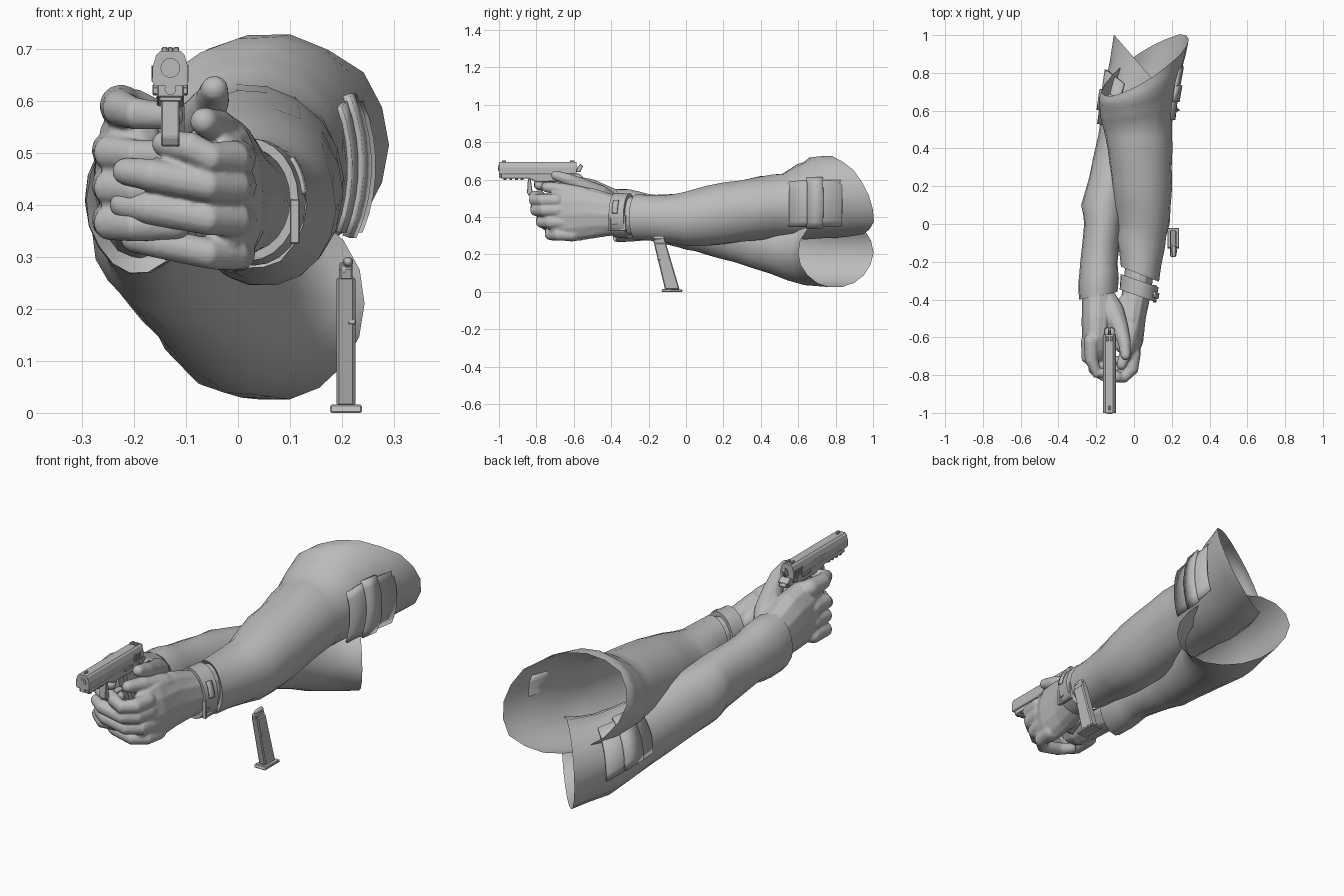
import bpy, bmesh, random
from math import sin, cos, radians, pi
from mathutils import Vector

random.seed(4)
if "Cube" in bpy.data.objects:
    bpy.data.objects.remove(bpy.data.objects["Cube"])

grey = bpy.data.materials.new("plain grey")
grey.use_nodes = True
tone = (0.5, 0.5, 0.5, 1)
grey.diffuse_color = tone
grey.node_tree.nodes["Principled BSDF"].inputs["Base Color"].default_value = tone


def finish(name, bm, smooth=None):
    bmesh.ops.recalc_face_normals(bm, faces=bm.faces)
    mesh = bpy.data.meshes.new(name)
    bm.to_mesh(mesh)
    bm.free()
    mesh.materials.append(grey)
    ob = bpy.data.objects.new(name, mesh)
    bpy.context.collection.objects.link(ob)
    if smooth:
        bpy.ops.object.select_all(action='DESELECT')
        ob.select_set(True)
        bpy.context.view_layer.objects.active = ob
        bpy.ops.object.shade_smooth_by_angle(angle=radians(smooth))
    return ob


def bridge(bm, a, b, closed=True):
    n = len(a)
    for i in range(n if closed else n - 1):
        j = (i + 1) % n
        bm.faces.new((a[i], a[j], b[j], b[i]))


def loft(name, sections, n=16, sub=1, jitter=0, arc=(0, 360), thick=0, smooth=50):
    """Sections: centre x y z, radii x z, slant of the ring in x and z."""
    rows = []
    for s, t in zip(sections, sections[1:]):
        rows += [[p + (q - p) * k / sub for p, q in zip(s, t)] for k in range(sub)]
    rows.append(sections[-1])
    bm = bmesh.new()
    closed = arc[1] - arc[0] == 360
    last = None
    for cx, cy, cz, rx, rz, kx, kz in rows:
        fold = 1 + random.uniform(-jitter, jitter) * 0.7
        ring = []
        for i in range(n):
            a = radians(arc[0] + (arc[1] - arc[0]) * i / (n if closed else n - 1))
            f = fold + random.uniform(-jitter, jitter)
            dx, dz = rx * cos(a) * f, rz * sin(a) * f
            ring.append(bm.verts.new((cx + dx, cy + kx * dx + kz * dz, cz + dz)))
        if last:
            bridge(bm, last, ring, closed)
        last = ring
    ob = finish(name, bm, smooth)
    if thick:
        m = ob.modifiers.new("thickness", 'SOLIDIFY')
        m.thickness, m.offset = thick, 0


def limb(bm, pts, radii, n=12):
    """Round-ended tube through points; a radius may be a (side, up) pair."""
    pts = [Vector(p) for p in pts]
    last = None
    end = len(pts) - 1
    for i, p in enumerate(pts):
        d = (pts[min(i + 1, end)] - pts[max(i - 1, 0)]).normalized()
        side = d.cross(Vector((0, 0, 1))).normalized()
        up = side.cross(d)
        r = radii[i] if isinstance(radii[i], tuple) else (radii[i], radii[i])
        caps = {0: (-80, -55, -28, 0), end: (0, 28, 55, 80)}.get(i, (0,))
        for deg in caps:
            c, off = cos(radians(deg)), sin(radians(deg)) * min(r)
            ring = [bm.verts.new(p + d * off + side * (r[0] * c * cos(2 * pi * k / n))
                                 + up * (r[1] * c * sin(2 * pi * k / n))) for k in range(n)]
            if last:
                bridge(bm, last, ring)
            else:
                bm.faces.new(ring)
            last = ring
    bm.faces.new(last)


def hand(name, parts):
    bm = bmesh.new()
    for pts, radii in parts:
        limb(bm, pts, radii)
    ob = finish(name, bm)
    m = ob.modifiers.new("skin", 'REMESH')
    m.mode, m.voxel_size, m.use_smooth_shade = 'VOXEL', 0.006, True
    m = ob.modifiers.new("soften", 'SMOOTH')
    m.factor, m.iterations = 0.5, 3


def prism(name, pts, lo, hi, axis='x', bevel=0.003):
    """Extrude a (y, z) profile along x, or an (x, z) profile along y."""
    bm = bmesh.new()
    rings = [[bm.verts.new((h, u, v) if axis == 'x' else (u, h, v)) for u, v in pts]
             for h in (lo, hi)]
    bridge(bm, *rings)
    for r in rings:
        bm.faces.new(r)
    ob = finish(name, bm)
    if bevel:
        ob.modifiers.new("edges", 'BEVEL').width = bevel


def box(name, x, y, z, bevel=0.002):
    prism(name, [(y[0], z[0]), (y[1], z[0]), (y[1], z[1]), (y[0], z[1])], *x, bevel=bevel)


def disc(name, x, z, r, y0, y1, n=16):
    prism(name, [(x + r * cos(2 * pi * i / n), z + r * sin(2 * pi * i / n))
                 for i in range(n)], y0, y1, 'y', 0)


# Sleeves, open at both ends
loft("left_sleeve", [
    (.03, -.25, .40, .07, .10, -.4, 0), (.03, -.265, .40, .1, .122, -.4, 0),
    (.035, -.1, .39, .125, .13, -.2, 0), (.05, 0, .39, .14, .15, 0, 0),
    (.04, .2, .42, .16, .165, 0, 0), (.03, .4, .45, .17, .17, 0, 0),
    (.02, .52, .46, .18, .175, .1, 0), (.02, .62, .48, .198, .2, .2, -.1),
    (.035, .74, .505, .218, .22, .4, -.3), (.06, .84, .515, .235, .215, .6, -.4),
], n=18, sub=2, jitter=.02)
loft("right_sleeve", [
    (-.19, -.36, .41, .08, .11, .2, 0), (-.19, -.38, .41, .1, .14, .2, 0),
    (-.187, -.3, .408, .106, .14, .1, 0),
    (-.185, -.2, .4, .1, .125, 0, 0), (-.165, 0, .365, .1, .138, 0, 0),
    (-.16, .1, .345, .118, .142, 0, 0), (-.12, .25, .308, .118, .15, 0, 0),
    (-.06, .45, .253, .13, .158, -.15, 0), (0, .65, .215, .15, .18, -.6, 0),
    (.07, .8, .21, .175, .19, -1.15, 0),
], n=18, sub=2, jitter=.02)

# Sleeve pockets with a raised tab; the left one hangs almost flat
loft("left_pocket", [(0, .53, .47, .215, .28, .1, 0), (0, .62, .475, .225, .29, .1, 0),
                     (.01, .81, .475, .25, .29, .1, 0)], 8, arc=(-26, 25), thick=.01)
loft("left_pocket_tab", [(0, .625, .475, .235, .29, .1, 0), (.005, .71, .475, .245, .29, .1, 0)],
     8, arc=(-28, 28), thick=.014)
loft("right_pocket", [(-.045, .5, .25, .145, .165, -.2, 0), (-.015, .6, .23, .155, .183, -.45, 0),
                      (.02, .69, .215, .17, .192, -.75, 0)], 8, arc=(115, 188), thick=.012)
loft("right_pocket_tab", [(-.03, .54, .24, .162, .185, -.4, 0), (-.005, .62, .225, .172, .195, -.55, 0)],
     8, arc=(110, 185), thick=.014)

# Wrist strap and buckle
loft("wrist_strap", [
    (.02, -.38, .41, .08, .1, -.35, 0), (.02, -.38, .41, .096, .118, -.35, 0),
    (.03, -.3, .405, .1, .122, -.35, 0), (.03, -.3, .405, .08, .1, -.35, 0)], n=24, smooth=35)
for lo, hi in ((-.415, -.402), (-.335, -.322)):
    box("buckle_side", (.1, .118), (lo, hi), (.325, .41))
for lo in (.325, .36, .398):
    box("buckle_bar", (.1, .116), (-.41, -.325), (lo, lo + .012))
loft("strap_keeper", [(.022, -.36, .41, .104, .125, -.35, 0), (.026, -.33, .408, .105, .126, -.35, 0)],
     10, arc=(5, 40), thick=.008)

# Support hand: palm, thumb, then four fingers wrapped across the front
parts = [([(.03, -.24, .405), (.01, -.38, .41), (-.01, -.5, .42), (-.015, -.62, .415), (-.025, -.7, .41)],
          [(.078, .1), (.076, .108), (.072, .136), (.064, .148), (.045, .13)]),
         ([(-.0, -.46, .48), (-.015, -.56, .52), (-.04, -.67, .55), (-.065, -.745, .56)],
          [.05, .045, .034, .028]),
         # heel of the thumb
         ([(-.04, -.42, .46), (-.05, -.55, .5), (-.06, -.64, .51)], [.05, .055, .045])]
for z, front, tip, r in ((.49, -.83, -.14, .031), (.437, -.82, -.215, .032),
                         (.373, -.79, -.22, .032), (.306, -.745, -.2, .03)):
    parts.append(([(.0, front + .14, z), (-.01, front + .06, z), (-.055, front + .018, z),
                   (tip + .05, front + .02, z + .02), (tip, front + .05, z + .027)],
                  [r * 1.15, r * 1.1, r, r, r * .85]))
hand("left_hand", parts)

# Firing hand: palm, thumb crossing behind the slide, trigger finger, curled fingers
parts = [([(-.19, -.32, .41), (-.19, -.42, .435), (-.19, -.52, .46), (-.195, -.62, .475), (-.2, -.68, .48)],
          [(.085, .12), (.085, .125), (.088, .145), (.08, .15), (.06, .13)]),
         ([(-.15, -.4, .47), (-.11, -.47, .515), (-.075, -.55, .56), (-.05, -.63, .6), (-.045, -.695, .622)],
          [.06, .062, .046, .034, .027]),
         ([(-.225, -.62, .59), (-.225, -.72, .585), (-.195, -.79, .575), (-.13, -.785, .57)],
          [.042, .036, .031, .026])]
for z in (.505, .437, .37):
    parts.append(([(-.245, -.62, z), (-.245, -.71, z - .005), (-.2, -.75, z - .01), (-.12, -.74, z - .01)],
                  [.037, .034, .031, .029]))
hand("right_hand", parts)

# Pistol slide, frame and grip
cx = -.13
half = [(.02, .695), (.027, .688), (.034, .665), (.034, .635), (.03, .628)]
prism("slide", [(cx + u, v) for u, v in half] + [(cx - u, v) for u, v in reversed(half)],
      -1, -.585, 'y', 0)
prism("frame", [(-.99, .632), (-.57, .632), (-.55, .615), (-.58, .59), (-.8, .588), (-.84, .606), (-.99, .606)],
      cx - .026, cx + .026)
prism("grip", [(-.72, .6), (-.59, .6), (-.575, .55), (-.52, .37), (-.63, .355)],
      cx - .027, cx + .027, bevel=.01)
prism("beavertail", [(-.62, .615), (-.56, .622), (-.545, .6), (-.6, .575)], cx - .018, cx + .018)
prism("trigger_guard_front", [(-.845, .606), (-.83, .606), (-.82, .53), (-.84, .512), (-.85, .53)],
      cx - .018, cx + .018)
prism("trigger_guard_base", [(-.84, .512), (-.71, .512), (-.7, .524), (-.825, .526)], cx - .018, cx + .018)
prism("trigger", [(-.765, .592), (-.745, .592), (-.755, .56), (-.765, .54), (-.775, .54)],
      cx - .008, cx + .008, bevel=.001)
prism("hammer", [(-.59, .64), (-.565, .64), (-.55, .672), (-.565, .685), (-.58, .67)], cx - .008, cx + .008)
for i in range(4):
    y = -.975 + i * .03
    box("rail_tooth", (cx - .022, cx + .022), (y, y + .016), (.598, .608))

# Muzzle, guide rod, sights and slide serrations
disc("muzzle", cx, .663, .019, -1.003, -.98)
disc("bore", cx, .663, .011, -1.005, -.99)
disc("guide_rod", cx, .622, .011, -1, -.97)
box("front_sight", (cx - .005, cx + .005), (-.985, -.962), (.69, .703))
for s in (-1, 1):
    a, b = sorted((cx + s * .005, cx + s * .017))
    box("rear_sight", (a, b), (-.62, -.595), (.69, .703))
    a, b = sorted((cx + s * .03, cx + s * .036))
    for i in range(6):
        y = -.655 + i * .011
        box("serration", (a, b), (y, y + .005), (.637, .668), 0)
    a, b = sorted((cx + s * .024, cx + s * .034))
    box("slide_lever", (a, b), (-.72, -.66), (.612, .626))
    box("safety_lever", (a, b), (-.62, -.59), (.61, .632))
box("ejection_port", (cx - .035, cx - .02), (-.83, -.74), (.642, .668))

# Loose magazine with cartridges on top
mx = .2075
prism("magazine", [(-.172, .262), (-.108, .262), (-.034, .012), (-.112, .012)], mx - .018, mx + .018, bevel=.005)
prism("magazine_lips", [(-.176, .278), (-.118, .29), (-.106, .255), (-.17, .255)], mx - .013, mx + .013)
prism("magazine_base", [(-.132, 0), (-.02, 0), (-.02, .012), (-.126, .016)], mx - .031, mx + .031)
box("magazine_catch", (mx + .004, mx + .0195), (-.152, -.135), (.17, .182))
for dx, z in ((.004, .29), (-.004, .274)):
    bm = bmesh.new()
    limb(bm, [(mx + dx, -.125, z), (mx + dx, -.15, z), (mx + dx, -.168, z)], [.01, .01, .008])
    finish("cartridge", bm, 40)
